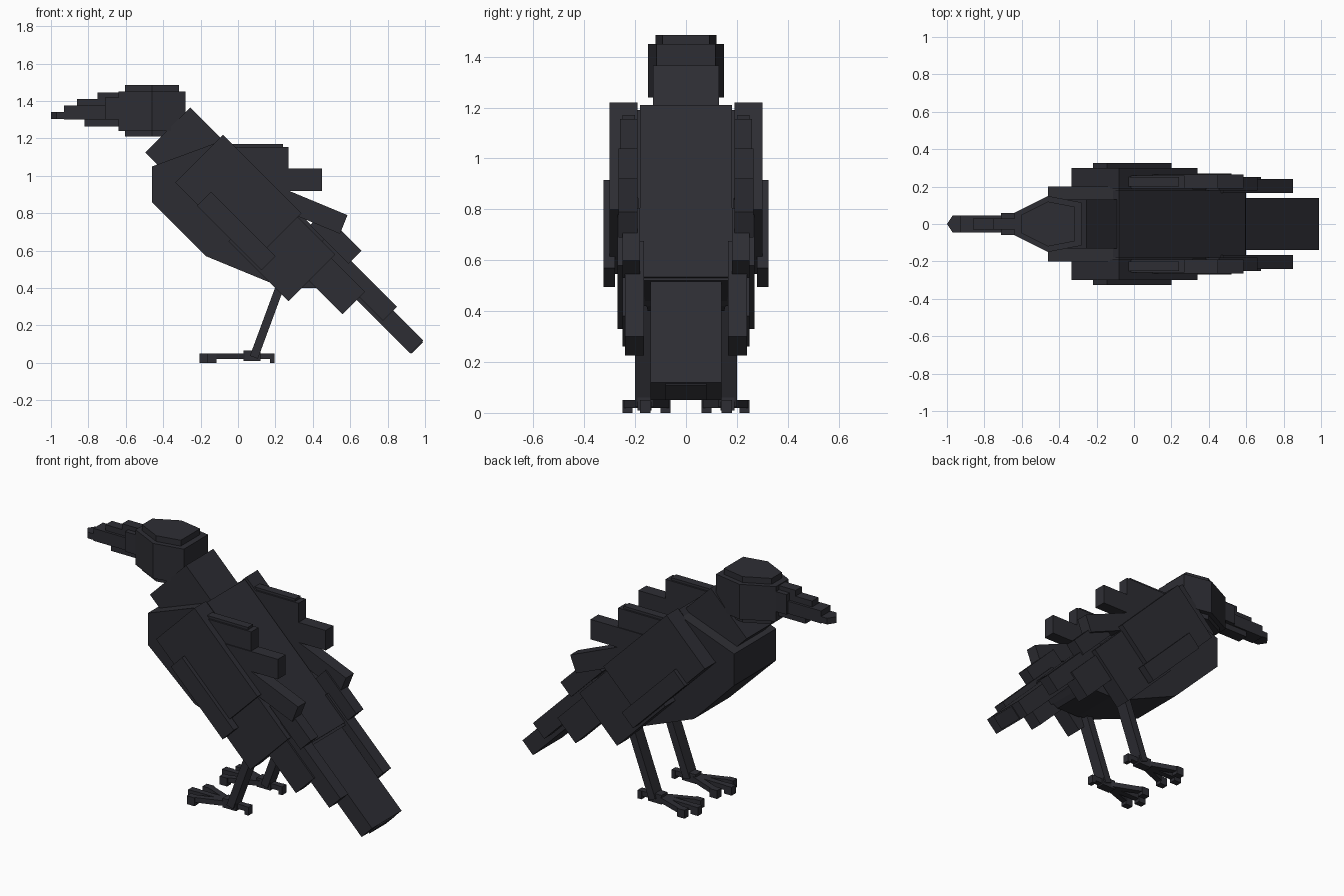
import bpy
import bmesh
from mathutils import Vector

cube = bpy.data.objects.get("Cube")
if cube:
    bpy.data.objects.remove(cube, do_unlink=True)


def material(name, colour):
    m = bpy.data.materials.new(name)
    m.use_nodes = True
    m.diffuse_color = colour
    m.node_tree.nodes["Principled BSDF"].inputs["Base Color"].default_value = colour
    return m


PLUMAGE = material("dark plumage", (0.027, 0.027, 0.034, 1))


def loft(name, ring_a, ring_b):
    """Solid between two matching rings of points."""
    bm = bmesh.new()
    a = [bm.verts.new(p) for p in ring_a]
    b = [bm.verts.new(p) for p in ring_b]
    bm.faces.new(a)
    bm.faces.new(b[::-1])
    for i in range(len(a)):
        j = (i + 1) % len(a)
        bm.faces.new((a[i], b[i], b[j], a[j]))
    bmesh.ops.recalc_face_normals(bm, faces=bm.faces)
    mesh = bpy.data.meshes.new(name)
    bm.to_mesh(mesh)
    bm.free()
    mesh.materials.append(PLUMAGE)
    obj = bpy.data.objects.new(name, mesh)
    bpy.context.collection.objects.link(obj)
    return obj


def side_prism(name, profile, y0, y1):
    """Side profile (x, z) extruded across y."""
    return loft(name, [(x, y0, z) for x, z in profile], [(x, y1, z) for x, z in profile])


def box(name, x0, x1, y0, y1, z0, z1):
    return side_prism(name, [(x0, z0), (x1, z0), (x1, z1), (x0, z1)], y0, y1)


def slab(name, d0, d1, s0, s1, y0, y1):
    """Box tilted 45 degrees: d = x - z runs towards the tail, s = x + z across."""
    pts = [(d0, s0), (d1, s0), (d1, s1), (d0, s1)]
    return side_prism(name, [((s + d) / 2, (s - d) / 2) for d, s in pts], y0, y1)


def beam(name, start, end, width, height):
    """Square-section bar between two points."""
    a, b = Vector(start), Vector(end)
    along = (b - a).normalized()
    ref = Vector((0, 1, 0)) if abs(along.z) > 0.5 else Vector((0, 0, 1))
    u = along.cross(ref).normalized()
    v = along.cross(u)
    if abs(along.z) > 0.5:
        u, v = v, u
    corners = [u * i * width / 2 + v * j * height / 2
               for i, j in ((-1, -1), (1, -1), (1, 1), (-1, 1))]
    return loft(name, [a + c for c in corners], [b + c for c in corners])


def mirrored(obj):
    """Repeat a part on the other side of the bird."""
    mod = obj.modifiers.new("other_side", "MIRROR")
    mod.use_axis = (False, True, False)
    return obj


# Torso, narrowing under the belly
torso = [(-.46, 1.05, .2), (-.46, .86, .2), (-.17, .57, .17), (.17, .43, .15),
         (.3, .4, .15), (.45, .4, .15), (.6, .52, .18), (-.08, 1.19, .2)]
loft("torso", [(x, -w, z) for x, z, w in torso], [(x, w, z) for x, z, w in torso])
slab("back", -1.29, .06, .9, 1.13, -.18, .18)
slab("neck", -1.62, -1.2, .63, 1.11, -.13, .13)

# Tail
slab("tail", -.1, .87, .97, 1.11, -.14, .14)
slab("tail_tip", .8, .88, .98, 1.1, -.08, .08)

# Head: six-sided block with a cap and a chin
skull = [(-.64, .06), (-.46, .15), (-.28, .115)]


def hexagon(scale, z):
    half = [(-.46 + (x + .46) * scale, y * scale) for x, y in skull]
    return [(x, y, z) for x, y in half] + [(x, -y, z) for x, y in half[::-1]]


loft("head", hexagon(1, 1.24), hexagon(1, 1.45))
loft("crown", hexagon(.8, 1.45), hexagon(.8, 1.485))
loft("chin", hexagon(.8, 1.21), hexagon(.8, 1.24))

# Stepped beak
box("beak_base", -.71, -.6, -.06, .06, 1.3, 1.42)
box("beak_ridge", -.75, -.6, -.03, .03, 1.3, 1.445)
box("beak_top", -.86, -.6, -.03, .03, 1.3, 1.41)
box("beak_middle", -.93, -.6, -.045, .045, 1.3, 1.375)
box("beak_lower", -.82, -.6, -.035, .035, 1.265, 1.31)
tip = [(-.97, -.045), (-.9, -.045), (-.9, .045), (-.97, .045), (-1, 0)]
loft("beak_tip", [(x, y, 1.305) for x, y in tip], [(x, y, 1.342) for x, y in tip])

# Layered wings, folded towards the tail
for name, *size in (
    ("wing_shoulder", -1.3, -.46, .63, 1.14, .19, .3),
    ("wing_covert", -1.06, -.37, .62, .77, .28, .325),
    ("wing_middle", -.7, -.06, .6, 1.1, .17, .27),
    ("wing_lower", -.4, .3, .82, 1.06, .17, .25),
    ("wing_upper_feather", -.35, .06, 1.12, 1.26, .18, .25),
    ("wing_long_feather", -.2, .55, 1.0, 1.15, .165, .24),
):
    mirrored(slab(name, *size))

# Raised back feathers
mirrored(box("raised_feather_top", -.03, .27, .19, .26, 1.04, 1.155))
mirrored(box("raised_feather_ridge", -.03, .24, .2, .25, 1.15, 1.17))
mirrored(box("raised_feather_middle", .08, .45, .19, .265, .92, 1.04))
mirrored(side_prism("raised_feather_lower",
                    [(.2, .95), (.585, .79), (.545, .69), (.16, .85)], .19, .265))

# Legs and toes
mirrored(beam("leg", (.24, .47, .47)[:1] + (.163, .45), (.085, .163, .03), .075, .045))
mirrored(box("ankle", .03, .12, .135, .19, .01, .065))
for name, x, y in (("inner_toe", -.13, .08), ("middle_toe", -.17, .16),
                   ("outer_toe", -.13, .23), ("rear_toe", .17, .16)):
    mirrored(beam(name, (.07, .16, .035), (x, y, .035), .035, .03))
    step = .025 if x > 0 else -.01
    mirrored(box(name + "_claw", x + step - .025, x + step + .025 - max(0, step),
                 y - .02, y + .02, 0, .05))
